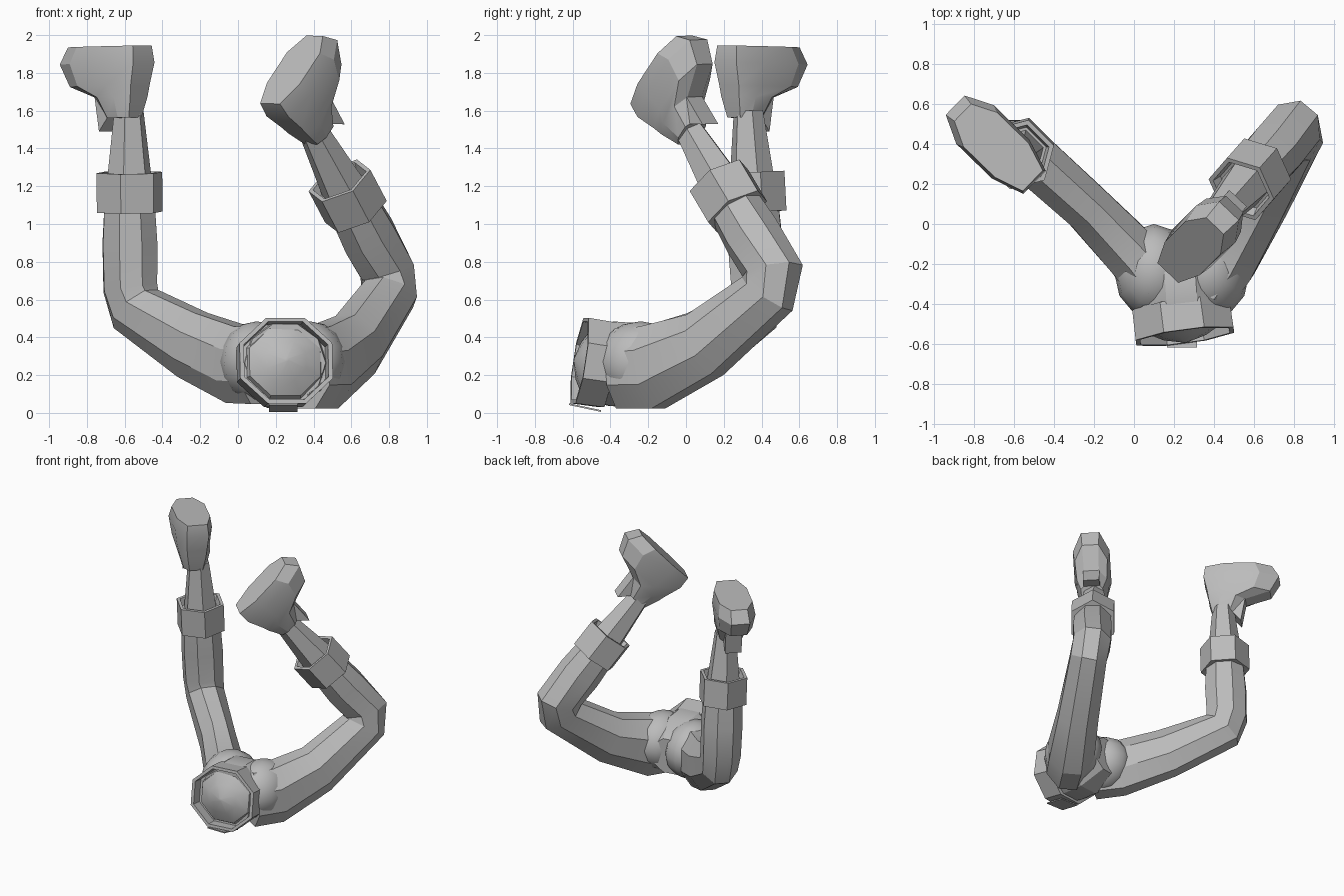
import bpy, bmesh, math
from mathutils import Vector as V

if "Cube" in bpy.data.objects:
    bpy.data.objects.remove(bpy.data.objects["Cube"])

grey = bpy.data.materials.new("plain grey")
grey.use_nodes = True
colour = (0.5, 0.5, 0.5, 1)
grey.diffuse_color = colour
grey.node_tree.nodes["Principled BSDF"].inputs["Base Color"].default_value = colour


def finish(name, bm, angle=25):
    bmesh.ops.recalc_face_normals(bm, faces=bm.faces)
    me = bpy.data.meshes.new(name)
    bm.to_mesh(me)
    bm.free()
    me.materials.append(grey)
    ob = bpy.data.objects.new(name, me)
    bpy.context.collection.objects.link(ob)
    bpy.ops.object.select_all(action="DESELECT")
    ob.select_set(True)
    bpy.context.view_layer.objects.active = ob
    bpy.ops.object.shade_smooth_by_angle(angle=math.radians(angle))


def loft(name, rings):
    """Skin a list of equal rings and close both ends."""
    bm = bmesh.new()
    rows = [[bm.verts.new(p) for p in ring] for ring in rings]
    n = len(rows[0])
    for a, b in zip(rows, rows[1:]):
        for i in range(n):
            j = (i + 1) % n
            bm.faces.new((a[i], a[j], b[j], b[i]))
    bm.faces.new(rows[0])
    bm.faces.new(rows[-1])
    finish(name, bm)


def hoop(centre, axis, wide, tall, sides, ref):
    """Polygon around an axis: wide along ref, tall across it."""
    axis = axis.normalized()
    u = (ref - axis * ref.dot(axis)).normalized()
    v = axis.cross(u)
    turns = [math.tau * (i + 0.5) / sides for i in range(sides)]
    return [centre + u * wide * math.cos(t) + v * tall * math.sin(t) for t in turns]


def tube(name, path, sides, ref):
    """Sweep a polygon along (x, y, z, wide, tall) points, with mitred joints."""
    pts = [V(p[:3]) for p in path]
    rings = []
    for i, p in enumerate(pts):
        before = (p - pts[i - 1]) if i else pts[1] - p
        after = (pts[i + 1] - p) if i < len(pts) - 1 else before
        before, after = before.normalized(), after.normalized()
        plane = before + after
        ring = hoop(p, before, path[i][3], path[i][4], sides, ref)
        rings.append([q - before * ((q - p).dot(plane) / before.dot(plane)) for q in ring])
    loft(name, rings)


def collar(name, centre, axis, profile, sides, ref, stretch=1.0):
    """Turn an (along, radius) profile around an axis."""
    axis = axis.normalized()
    loft(name, [hoop(centre + axis * a, axis, r, r * stretch, sides, ref) for a, r in profile])


def foot(name, heel, toe_dir, sole_dir):
    """Stack outlines from the sole down to the ankle, then add the flap."""
    a = toe_dir.normalized()
    d = (sole_dir - a * sole_dir.dot(a)).normalized()
    side = d.cross(a)
    at = lambda u, s, t: heel + a * u + side * s - d * t
    # depth below the sole, heel end, toe end, half width
    layers = [(0, 0.01, 0.5, 0.12), (0.09, 0, 0.555, 0.135), (0.21, 0.03, 0.49, 0.12),
              (0.27, 0.04, 0.31, 0.11), (0.38, 0.07, 0.24, 0.08)]
    outline = [(0, 0.6), (0.3, 1), (0.75, 1), (1, 0.5)]
    rings = []
    for t, u0, u1, w in layers:
        right = [at(u0 + (u1 - u0) * f, w * k, t) for f, k in outline]
        left = [at(u0 + (u1 - u0) * f, -w * k, t) for f, k in reversed(outline)]
        rings.append(right + left)
    loft(name, rings)
    wedge = [(0.2, 0.27), (0.31, 0.26), (0.28, 0.45), (0.21, 0.37)]
    loft(name + "_flap", [[at(u, s, t) for u, t in wedge] for s in (-0.06, 0.06)])


# Pelvis and cheeks
up = V((0, 0, 1))
tube("pelvis", [(0.25, -0.5, 0.265, 0.215, 0.215), (0.24, -0.39, 0.26, 0.235, 0.25),
                (0.23, -0.24, 0.25, 0.235, 0.25), (0.2, -0.07, 0.25, 0.14, 0.14)], 10, up)
for label, x in (("right_cheek", 0.1), ("left_cheek", 0.38)):
    bm = bmesh.new()
    bmesh.ops.create_uvsphere(bm, u_segments=12, v_segments=8, radius=1)
    bmesh.ops.scale(bm, verts=bm.verts, vec=(0.2, 0.24, 0.215))
    bmesh.ops.translate(bm, verts=bm.verts, vec=(x, -0.24, 0.27))
    finish(label, bm, 40)

# Open waistband with a shallow belly inside it
waist = V((0.245, -0.485, 0.265))
front = V((0.13, -0.98, 0.15))
collar("waistband", waist, front,
       [(-0.08, 0.22), (-0.075, 0.245), (0.08, 0.248), (0.08, 0.225), (0.0, 0.22)], 8, up, 1.08)
collar("belly", waist, front,
       [(-0.02, 0.215), (0.03, 0.195), (0.08, 0.11), (0.11, 0.01)], 8, up, 1.05)

# Thin buckle plate under the waistband
bm = bmesh.new()
bmesh.ops.create_cube(bm, size=1)
for v in bm.verts:
    x, y, z = v.co
    v.co = V((0.24 + x * 0.15, -0.535 + y * 0.17, 0.028 - y * 0.036 + z * 0.009))
finish("buckle", bm)

# Legs: trouser, cuff, ankle and foot
legs = {
    "right": dict(
        thigh=[(0.12, -0.31, 0.25, 0.16, 0.22), (0.0, -0.16, 0.255, 0.15, 0.22),
               (-0.24, 0.09, 0.36, 0.132, 0.195), (-0.54, 0.36, 0.55, 0.14, 0.15)],
        knee=V((-0.57, 0.38, 0.66)), ankle=V((-0.578, 0.33, 1.6)), cuff=0.54,
        side=V((0.7, 0.7, 0)), heel=V((-0.5, 0.21, 1.945)),
        toe=V((-0.72, 0.7, -0.02)), sole=V((0, 0, 1))),
    "left": dict(
        thigh=[(0.35, -0.34, 0.235, 0.17, 0.23), (0.45, -0.18, 0.24, 0.18, 0.235),
               (0.62, 0.1, 0.36, 0.16, 0.19), (0.8, 0.43, 0.63, 0.145, 0.155)],
        knee=V((0.79, 0.46, 0.75)), ankle=V((0.395, 0.015, 1.5)), cuff=0.53,
        side=V((0.75, -0.65, 0)), heel=V((0.165, -0.25, 1.63)),
        toe=V((0.44, 0.44, 0.67)), sole=V((-0.45, -0.5, 0.74))),
}
for label, leg in legs.items():
    knee, ankle, side = leg["knee"], leg["ankle"], leg["side"]
    axis = ankle - knee
    cuff = knee + axis * leg["cuff"]
    calf = knee + axis * 0.25
    tube(label + "_trouser", leg["thigh"] + [(*knee, 0.148, 0.155), (*calf, 0.152, 0.16),
                                             (*cuff, 0.14, 0.14)], 8, side)
    collar(label + "_cuff", cuff, axis,
           [(-0.105, 0.14), (-0.105, 0.18), (0.105, 0.18), (0.105, 0.155), (0.05, 0.14)],
           6, side)
    tube(label + "_ankle", [(*cuff, 0.13, 0.13), (*ankle, 0.08, 0.08)], 6, side)
    foot(label + "_foot", leg["heel"], leg["toe"], leg["sole"])
